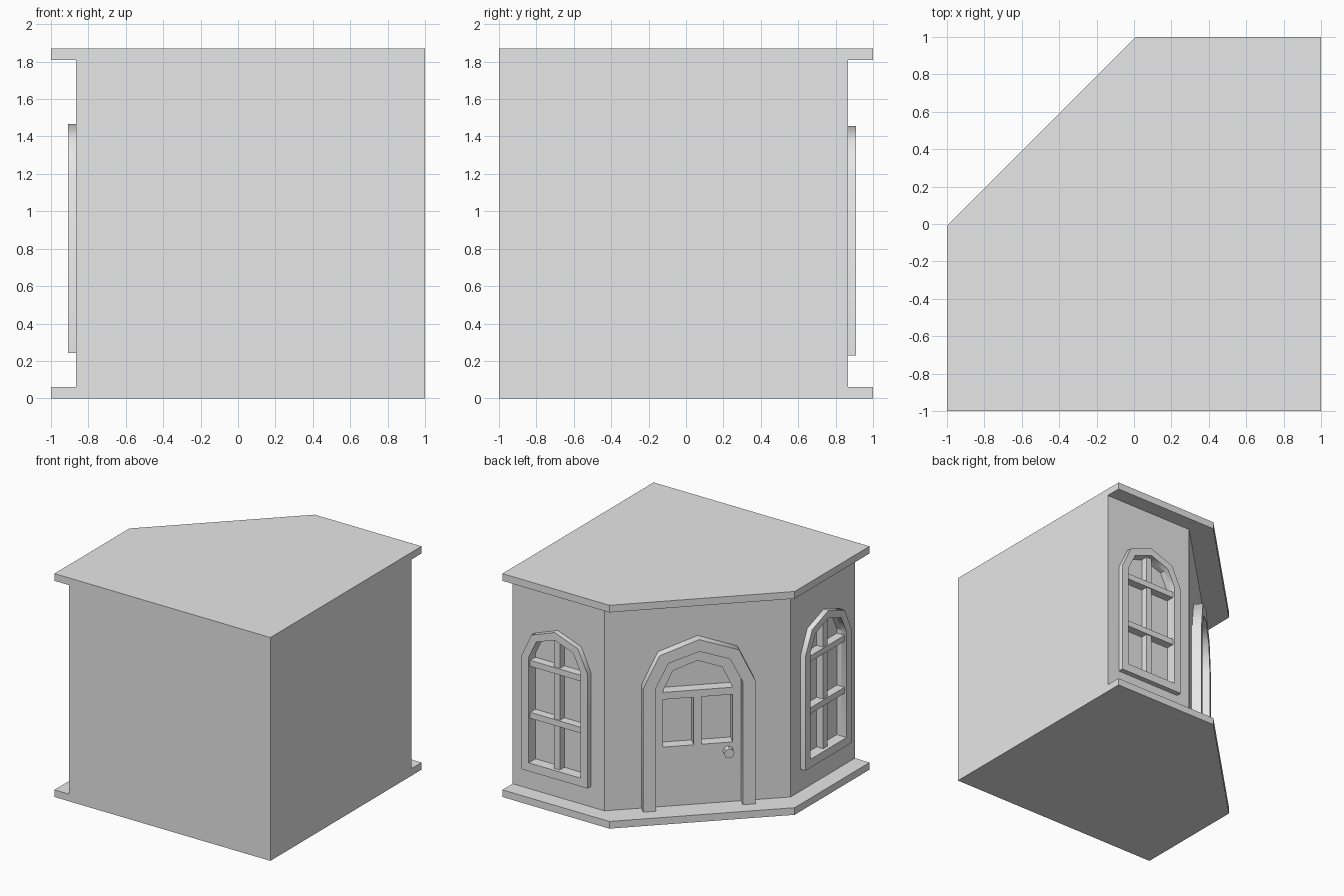
import bpy, bmesh, math
from mathutils import Matrix, Vector

if "Cube" in bpy.data.objects:
    bpy.data.objects.remove(bpy.data.objects["Cube"])

grey = bpy.data.materials.new("plain_grey")
grey.use_nodes = True
grey.diffuse_color = (0.8, 0.8, 0.8, 1)
grey.node_tree.nodes["Principled BSDF"].inputs["Base Color"].default_value = (0.8, 0.8, 0.8, 1)


def wall_space(origin, normal):
    """Local axes on a wall: x across, y up, z outward."""
    n = Vector((*normal, 0)).normalized()
    u = Vector((-n.y, n.x, 0))
    m = Matrix((u, (0, 0, 1), n)).transposed().to_4x4()
    m.translation = Vector((*origin, 0))
    return m


def extrude(name, polygons, low, high, space=Matrix()):
    """Extrude a sheet of 2D polygons between two depths of a space."""
    bm = bmesh.new()
    for poly in polygons:
        bm.faces.new([bm.verts.new((a, b, low)) for a, b in poly])
    bmesh.ops.remove_doubles(bm, verts=bm.verts, dist=1e-5)
    out = bmesh.ops.extrude_face_region(bm, geom=bm.faces[:], use_keep_orig=True)
    moved = [v for v in out["geom"] if isinstance(v, bmesh.types.BMVert)]
    bmesh.ops.translate(bm, verts=moved, vec=(0, 0, high - low))
    bmesh.ops.recalc_face_normals(bm, faces=bm.faces)
    bm.transform(space)
    mesh = bpy.data.meshes.new(name)
    bm.to_mesh(mesh)
    bm.free()
    mesh.materials.append(grey)
    obj = bpy.data.objects.new(name, mesh)
    bpy.context.collection.objects.link(obj)
    return obj


def activate(obj):
    bpy.ops.object.select_all(action='DESELECT')
    obj.select_set(True)
    bpy.context.view_layer.objects.active = obj


def rect(x0, x1, y0, y1):
    return [(x0, y0), (x1, y0), (x1, y1), (x0, y1)]


def arch(half, bottom, spring, rise):
    """Straight sides topped by a four-segment arch."""
    arc = [(-half * math.cos(i * math.pi / 4), spring + rise * math.sin(i * math.pi / 4))
           for i in range(5)]
    return [(-half, bottom)] + arc + [(half, bottom)]


def band(outer, inner, closed):
    """Quads filling the gap between two matching outlines."""
    count = len(outer)
    return [[outer[i], outer[(i + 1) % count], inner[(i + 1) % count], inner[i]]
            for i in range(count if closed else count - 1)]


def carve(body, poly, space, depth):
    cutter = extrude("cutter", [poly], -depth, 0.2, space)
    cutter.hide_render = True
    mod = body.modifiers.new("recess", 'BOOLEAN')
    mod.operation = 'DIFFERENCE'
    mod.solver = 'EXACT'
    mod.object = cutter
    activate(body)
    bpy.ops.object.modifier_apply(modifier=mod.name)
    bpy.data.objects.remove(cutter)


def smooth(obj):
    activate(obj)
    bpy.ops.object.shade_smooth_by_angle(angle=math.radians(50))


# Floor slab, roof slab and walls
slab = [(-1, -1), (1, -1), (1, 1), (0.01, 1), (-1, -0.01)]
plan = [(-0.865, -1), (1, -1), (1, 0.865), (0.15, 0.865), (-0.865, -0.15)]
extrude("floor_slab", [slab], 0, 0.06)
extrude("roof_slab", [slab], 1.81, 1.87)
walls = extrude("walls", [plan], 0.06, 1.81)


# Arched windows with a raised frame and glazing bars
def window(side, space, base):
    outer = arch(0.305, base, base + 0.955, 0.27)
    inner = arch(0.24, base + 0.07, base + 0.955, 0.205)
    carve(walls, inner, space, 0.045)
    smooth(extrude(side + "_window_frame", band(outer, inner, True), 0, 0.045, space))
    extrude(side + "_window_upright", [rect(-0.027, 0.027, base + 0.07, base + 1.15)],
            -0.045, 0.015, space)
    for label, height in (("lower", 0.46), ("upper", 0.895)):
        z = base + height
        extrude(f"{side}_window_{label}_bar", [rect(-0.24, 0.24, z - 0.025, z + 0.025)],
                -0.045, 0.025, space)


window("back", wall_space((0.58, 0.865), (0, 1)), 0.23)
window("right", wall_space((-0.865, -0.585), (-1, 0)), 0.242)

# Corner door: raised surround, recessed panes and a knob
door = wall_space((-0.3575, 0.3575), (-1, 1))
carve(walls, arch(0.27, 1.015, 1.016, 0.245), door, 0.09)
for x0, x1 in ((-0.265, -0.03), (0.03, 0.27)):
    carve(walls, rect(x0, x1, 0.557, 0.955), door, 0.09)
surround = band(arch(0.433, 0.06, 1.09, 0.38), arch(0.335, 0.06, 1.09, 0.28), False)
smooth(extrude("door_surround", surround, 0, 0.075, door))

knob = [(0.235 + 0.04 * math.cos(i * math.pi / 4), 0.487 + 0.04 * math.sin(i * math.pi / 4))
        for i in range(8)]
extrude("door_knob", [knob], -0.01, 0.055, door)
